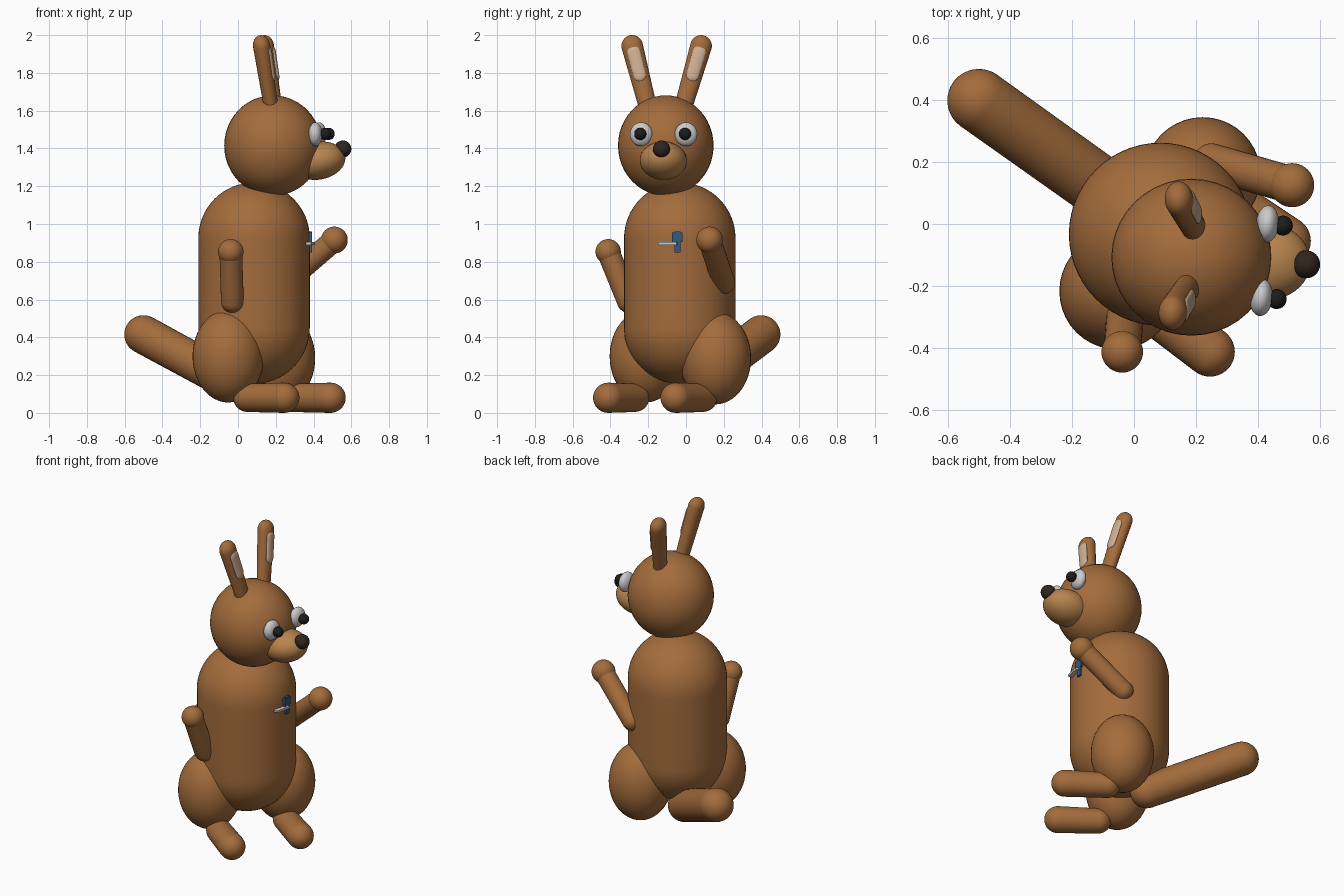
import bpy, bmesh, math
from mathutils import Vector, Matrix

if "Cube" in bpy.data.objects:
    bpy.data.objects.remove(bpy.data.objects["Cube"])

def material(name, col):
    m = bpy.data.materials.new(name)
    m.diffuse_color = (*col, 1)
    m.use_nodes = True
    m.node_tree.nodes["Principled BSDF"].inputs["Base Color"].default_value = m.diffuse_color
    return m

BROWN = material("brown fur", (0.37, 0.15, 0.045))
TAN = material("tan fur", (0.48, 0.23, 0.075))
CREAM = material("cream", (0.62, 0.43, 0.29))
WHITE = material("white", (0.62, 0.62, 0.62))
BLACK = material("black", (0.012, 0.012, 0.012))
NOSE = material("nose brown", (0.03, 0.018, 0.014))
BLUE = material("blue", (0.03, 0.1, 0.22))

def finish(name, bm, mat, smooth=True):
    bmesh.ops.recalc_face_normals(bm, faces=bm.faces)
    for f in bm.faces:
        f.smooth = smooth
    me = bpy.data.meshes.new(name)
    bm.to_mesh(me)
    bm.free()
    ob = bpy.data.objects.new(name, me)
    me.materials.append(mat)
    bpy.context.collection.objects.link(ob)
    return ob

def ellipsoid(name, c, r, mat, yaw=0, pitch=0):
    bm = bmesh.new()
    M = (Matrix.Translation(c) @ Matrix.Rotation(math.radians(yaw), 4, 'Z')
         @ Matrix.Rotation(math.radians(pitch), 4, 'Y') @ Matrix.Diagonal((*r, 1)))
    bmesh.ops.create_uvsphere(bm, u_segments=40, v_segments=24, radius=1, matrix=M)
    return finish(name, bm, mat)

def capsule(name, a, b, ra, rb, mat, flat=1.0, seg=32, cap=10):
    """Round-ended limb from a to b; flat squashes it along its x-facing side."""
    a, b = Vector(a), Vector(b)
    w = (b - a).normalized()
    ref = Vector((1, 0, 0)) if abs(w.x) < 0.8 else Vector((0, 0, 1))
    u = (ref - w * ref.dot(w)).normalized()
    v = w.cross(u)
    steps = [math.pi / 2 * i / cap for i in range(cap + 1)]
    prof = [(a - w * ra * math.cos(t), ra * math.sin(t)) for t in steps[1:]]
    prof += [(a.lerp(b, k / 6), ra + (rb - ra) * k / 6) for k in range(1, 6)]
    prof += [(b + w * rb * math.sin(t), rb * math.cos(t)) for t in steps[:-1]]
    bm = bmesh.new()
    rings = []
    for c, r in prof:
        angs = [2 * math.pi * i / seg for i in range(seg)]
        rings.append([bm.verts.new(c + u * r * flat * math.cos(t) + v * r * math.sin(t)) for t in angs])
    for p, q in zip(rings, rings[1:]):
        for i in range(seg):
            j = (i + 1) % seg
            bm.faces.new((p[i], p[j], q[j], q[i]))
    for ring, tip in ((rings[0], a - w * ra), (rings[-1], b + w * rb)):
        t = bm.verts.new(tip)
        for i in range(seg):
            bm.faces.new((ring[i], ring[(i + 1) % seg], t))
    return finish(name, bm, mat)

def box(name, c, size, yaw, mat):
    bm = bmesh.new()
    M = Matrix.Translation(c) @ Matrix.Rotation(math.radians(yaw), 4, 'Z') @ Matrix.Diagonal((*size, 1))
    bmesh.ops.create_cube(bm, size=1, matrix=M)
    return finish(name, bm, mat, False)

# Torso, tail and head
capsule("body", (0.085, -0.033, 0.45), (0.085, -0.033, 0.925), 0.295, 0.295, BROWN, seg=56, cap=16)
capsule("tail", (-0.04, 0.07, 0.165), (-0.5, 0.398, 0.415), 0.1, 0.102, BROWN)
ellipsoid("head", (0.185, -0.107, 1.415), (0.258, 0.253, 0.266), BROWN)

# Muzzle and nose
ellipsoid("muzzle", (0.425, -0.12, 1.335), (0.145, 0.125, 0.1), TAN, yaw=-5, pitch=-10)
ellipsoid("nose", (0.555, -0.13, 1.397), (0.045, 0.045, 0.045), NOSE)

# Eyes
for side, x, y in (("left", 0.43, 0.0), ("right", 0.41, -0.237)):
    ellipsoid(side + "_eye", (x, y, 1.475), (0.037, 0.06, 0.063), WHITE, yaw=-5)
    ellipsoid(side + "_pupil", (x + 0.05, y - 0.005, 1.477), (0.032, 0.032, 0.032), BLACK)

# Ears with pale inner patches
for side, y0, y1, dx in (("left", -0.02, 0.08, 0.02), ("right", -0.197, -0.285, 0.0)):
    a, b = Vector((0.178 + dx, y0, 1.6)), Vector((0.125 + dx, y1, 1.943))
    capsule(side + "_ear", a, b, 0.047, 0.057, BROWN, flat=0.8)
    off = Vector((0.036, 0, 0))
    capsule(side + "_inner_ear", a.lerp(b, 0.55) + off, a.lerp(b, 0.9) + off, 0.034, 0.036, CREAM, flat=0.4)

# Arms and hands
for side, a, b, r in (("left", (0.25, 0.2, 0.69), (0.51, 0.125, 0.915), 0.071),
                      ("right", (-0.03, -0.305, 0.59), (-0.038, -0.412, 0.853), 0.067)):
    capsule(side + "_arm", a, b, 0.06, 0.06, BROWN)
    ellipsoid(side + "_hand", b, (r, r, r), BROWN)

# Thighs and feet
for side, c, heel, toe in (
        ("left", (0.22, 0.155, 0.29), (0.28, 0.09, 0.08), (0.49, -0.055, 0.08)),
        ("right", (-0.052, -0.215, 0.3), (0.05, -0.27, 0.08), (0.245, -0.412, 0.08))):
    ellipsoid(side + "_thigh", c, (0.188, 0.19, 0.245), BROWN, yaw=-36)
    capsule(side + "_foot", heel, toe, 0.075, 0.08, BROWN)

# Chest badge and pin
box("chest_badge", (0.378, -0.045, 0.905), (0.03, 0.03, 0.11), 0, BLUE)
box("chest_badge_top", (0.378, -0.047, 0.93), (0.03, 0.055, 0.05), 0, BLUE)
box("chest_pin", (0.383, -0.095, 0.897), (0.03, 0.1, 0.014), -12, WHITE)
